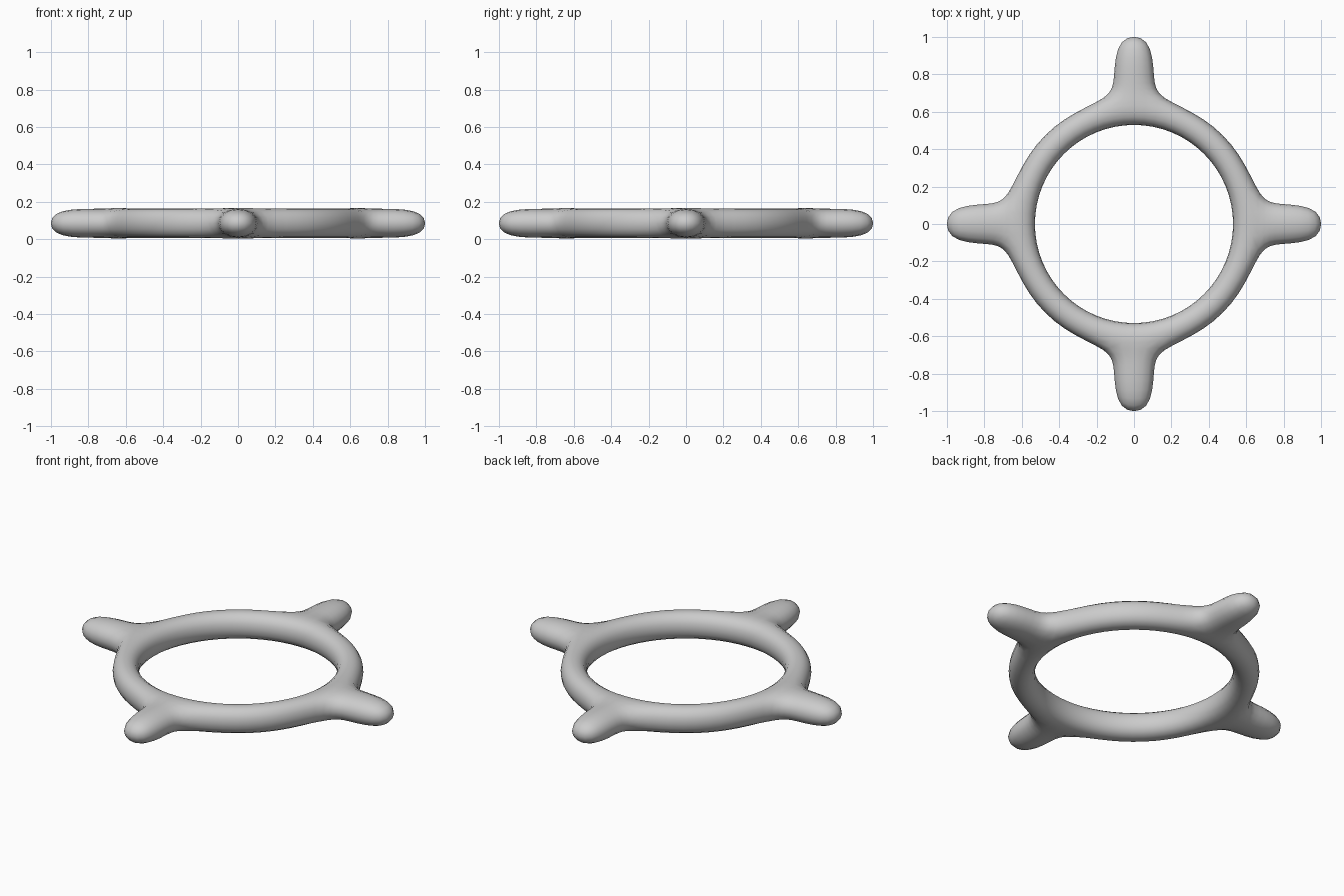
import bpy, bmesh, math
from mathutils import Matrix, Vector

if "Cube" in bpy.data.objects:
    bpy.data.objects.remove(bpy.data.objects["Cube"])

SEGMENTS = 16
R_IN, R_OUT = 0.537, 0.695
MID_Z, HALF_H = 0.085, 0.085

bm = bmesh.new()


def loop_at(i):
    # square cross-section of the ring, offset so faces centre on the axes
    a = 2 * math.pi * (i + 0.5) / SEGMENTS
    c, s = math.cos(a), math.sin(a)
    section = [(R_OUT, -1), (R_OUT, 1), (R_IN, 1), (R_IN, -1)]
    return [bm.verts.new((r * c, r * s, MID_Z + k * HALF_H)) for r, k in section]


# Ring cage
loops = [loop_at(i) for i in range(SEGMENTS)]
outer = []
for i in range(SEGMENTS):
    a, b = loops[i], loops[(i + 1) % SEGMENTS]
    for k in range(4):
        n = (k + 1) % 4
        f = bm.faces.new((a[k], b[k], b[n], a[n]))
        if k == 0:
            outer.append(f)

# Four spokes extruded from the outer faces: (reach, half width, half height)
for q in range(4):
    face = outer[(q * 4 - 1) % SEGMENTS]
    turn = Matrix.Rotation(q * math.pi / 2, 3, 'Z')
    for reach, half_w, half_h in [(0.76, 0.115, 0.085), (1.022, 0.104, 0.081)]:
        face = bmesh.ops.extrude_discrete_faces(bm, faces=[face])['faces'][0]
        for v in face.verts:
            p = turn.inverted() @ v.co
            side = math.copysign(half_w, p.y)
            z = MID_Z + math.copysign(half_h, p.z - MID_Z)
            v.co = turn @ Vector((reach, side, z))

bmesh.ops.recalc_face_normals(bm, faces=bm.faces[:])
for f in bm.faces:
    f.smooth = True
mesh = bpy.data.meshes.new("spoked_ring")
bm.to_mesh(mesh)
bm.free()
ring = bpy.data.objects.new("spoked_ring", mesh)
bpy.context.collection.objects.link(ring)

# Rounded surface
sub = ring.modifiers.new("Subdivision", 'SUBSURF')
sub.levels = sub.render_levels = 2
